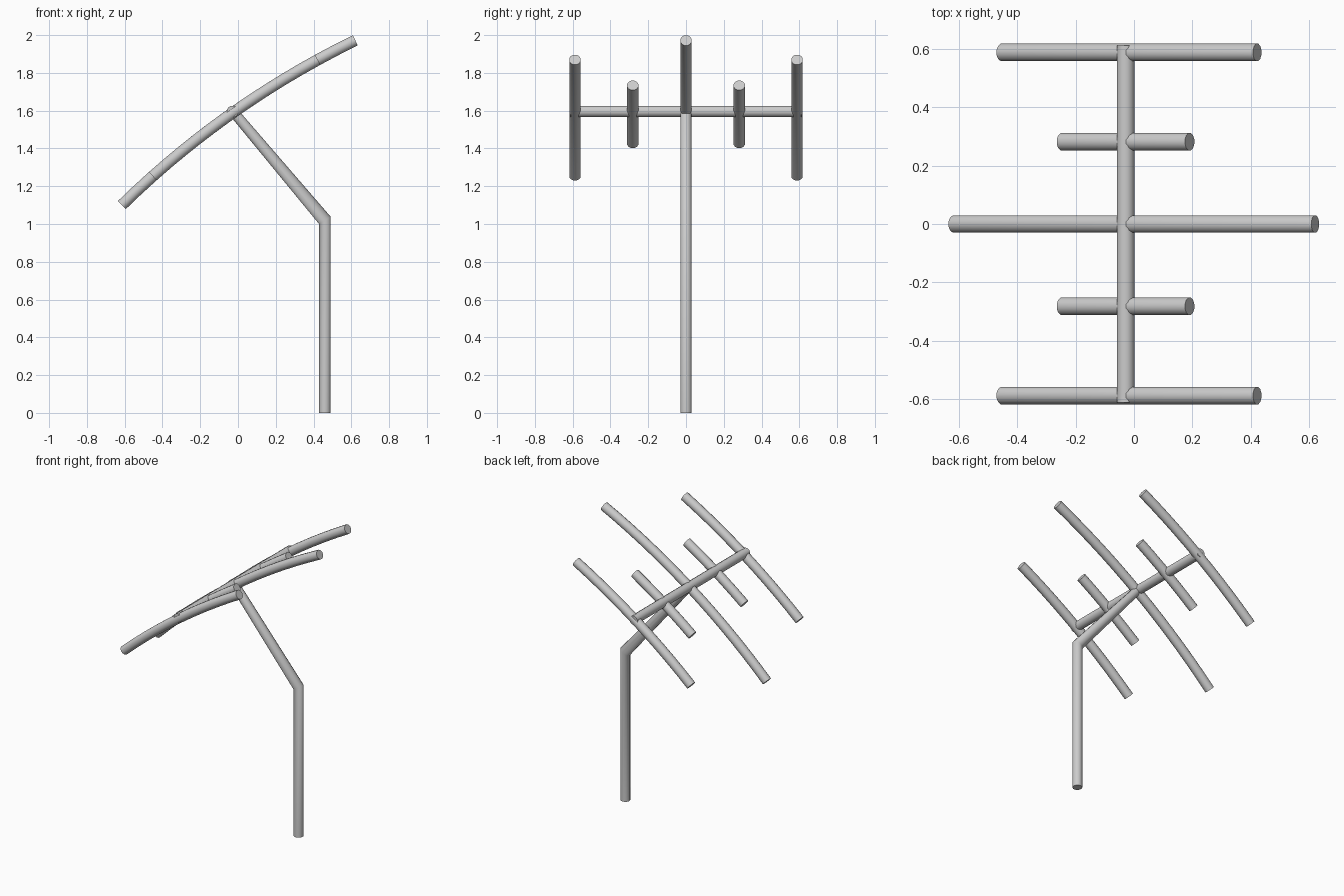
import bpy, bmesh, math
from mathutils import Vector

if "Cube" in bpy.data.objects:
    bpy.data.objects.remove(bpy.data.objects["Cube"])

R = 0.031      # tube radius
SIDES = 12


def loft(name, rings):
    """Tube through rings given as (centre, u half-axis, v half-axis)."""
    bm = bmesh.new()
    loops = []
    for c, u, v in rings:
        loops.append([bm.verts.new(Vector(c)
                                   + Vector(u) * math.cos((i + 0.5) * 2 * math.pi / SIDES)
                                   + Vector(v) * math.sin((i + 0.5) * 2 * math.pi / SIDES))
                      for i in range(SIDES)])
    for a, b in zip(loops, loops[1:]):
        for i in range(SIDES):
            j = (i + 1) % SIDES
            bm.faces.new((a[i], a[j], b[j], b[i]))
    bm.faces.new(loops[0])
    bm.faces.new(loops[-1])
    bmesh.ops.recalc_face_normals(bm, faces=bm.faces)
    mesh = bpy.data.meshes.new(name)
    bm.to_mesh(mesh)
    bm.free()
    ob = bpy.data.objects.new(name, mesh)
    bpy.context.collection.objects.link(ob)
    bpy.ops.object.select_all(action='DESELECT')
    ob.select_set(True)
    bpy.context.view_layer.objects.active = ob
    bpy.ops.object.shade_smooth_by_angle(angle=math.radians(35))
    return ob


# Curved elements all follow one large arc in the xz plane
ARC_R = 4.73
MID = math.radians(125.2)
CX = -0.032 - ARC_R * math.cos(MID)
CZ = 1.586 - ARC_R * math.sin(MID)


def element(name, y, half_deg, steps):
    rings = []
    for k in range(steps + 1):
        a = MID + math.radians(half_deg) * (1 - 2 * k / steps)
        radial = Vector((math.cos(a), 0, math.sin(a)))
        rings.append((Vector((CX, y, CZ)) + radial * ARC_R, radial * R, (0, R, 0)))
    loft(name, rings)


element("centre_element", 0, 9.2, 14)
for side, s in (("left", -1), ("right", 1)):
    element("short_element_" + side, s * 0.282, 3.24, 5)
    element("outer_element_" + side, s * 0.588, 6.49, 10)

# Crossbar joining the elements
loft("crossbar", [((-0.029, y, 1.596), (R, 0, 0), (0, 0, R)) for y in (-0.612, 0.612)])

# Bent mast: upright post, tilted bend ring, slightly tapered strut
loft("mast", [((0.46, 0, 0), (R, 0, 0), (0, R, 0)),
              ((0.46, 0, 1.019), (R, 0, 0.021), (0, R, 0)),
              ((-0.02, 0, 1.588), (0.022, 0, 0.0165), (0, R, 0))])
